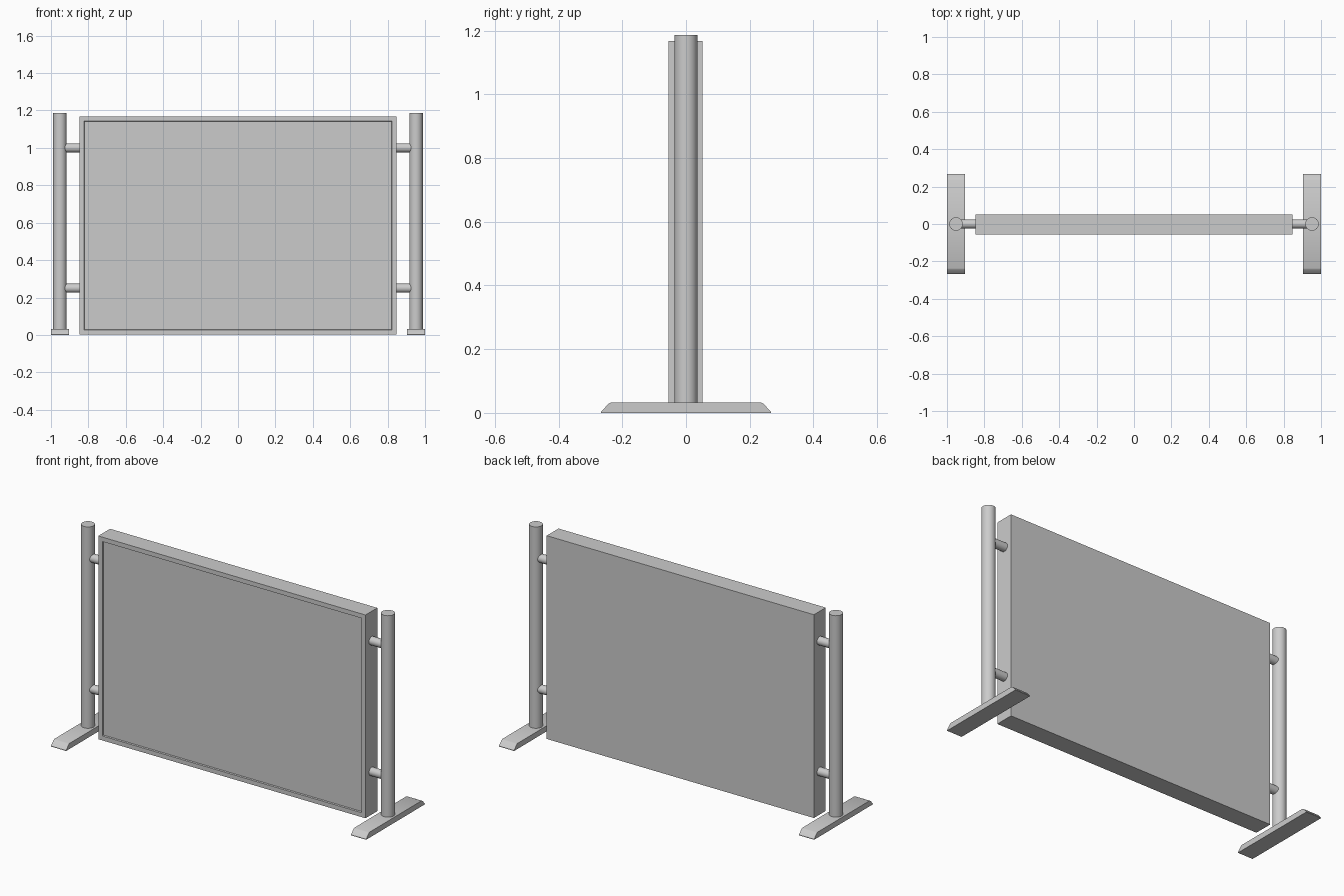
import bpy, bmesh
from math import pi
from mathutils import Matrix

if "Cube" in bpy.data.objects:
    bpy.data.objects.remove(bpy.data.objects["Cube"])


def finish(name, bm):
    bmesh.ops.recalc_face_normals(bm, faces=bm.faces)
    mesh = bpy.data.meshes.new(name)
    bm.to_mesh(mesh)
    bm.free()
    obj = bpy.data.objects.new(name, mesh)
    bpy.context.collection.objects.link(obj)
    bpy.ops.object.select_all(action='DESELECT')
    bpy.context.view_layer.objects.active = obj
    obj.select_set(True)
    bpy.ops.object.shade_smooth_by_angle()
    return obj


def tube(name, radius, length, matrix):
    bm = bmesh.new()
    bmesh.ops.create_cone(bm, cap_ends=True, segments=32, radius1=radius,
                          radius2=radius, depth=length, matrix=matrix)
    return finish(name, bm)


# Panel: a box whose front face is inset and pushed back as the screen
bm = bmesh.new()
bmesh.ops.create_cube(bm, size=1, matrix=Matrix.Translation((0, -0.002, 0.585))
                      @ Matrix.Diagonal((1.696, 0.107, 1.166, 1)))
bm.normal_update()
front = min(bm.faces, key=lambda f: f.calc_center_median().y)
bmesh.ops.inset_region(bm, faces=[front], thickness=0.036)
bmesh.ops.inset_region(bm, faces=[front], thickness=0.002, depth=-0.01)
finish("framed_panel", bm)

for side, sx in (("left", -1), ("right", 1)):
    x = sx * 0.952
    # Upright post
    tube(side + "_post", 0.036, 1.163, Matrix.Translation((x, 0, 0.6055)))

    # Connecting rods between post and panel
    for level, z in (("lower", 0.25), ("upper", 1.0)):
        tube(f"{side}_{level}_rod", 0.024, 0.13,
             Matrix.Translation((sx * 0.895, 0, z)) @ Matrix.Rotation(pi / 2, 4, 'Y'))

    # Foot: trapezoid profile extruded sideways
    bm = bmesh.new()
    profile = [(-0.267, 0), (0.267, 0), (0.267, 0.003), (0.244, 0.028),
               (0.236, 0.032), (-0.236, 0.032), (-0.244, 0.028), (-0.267, 0.003)]
    face = bm.faces.new([bm.verts.new((x - 0.048, y, z)) for y, z in profile])
    ext = bmesh.ops.extrude_face_region(bm, geom=[face])
    bmesh.ops.translate(bm, vec=(0.096, 0, 0),
                        verts=[v for v in ext["geom"] if isinstance(v, bmesh.types.BMVert)])
    finish(side + "_foot", bm)
